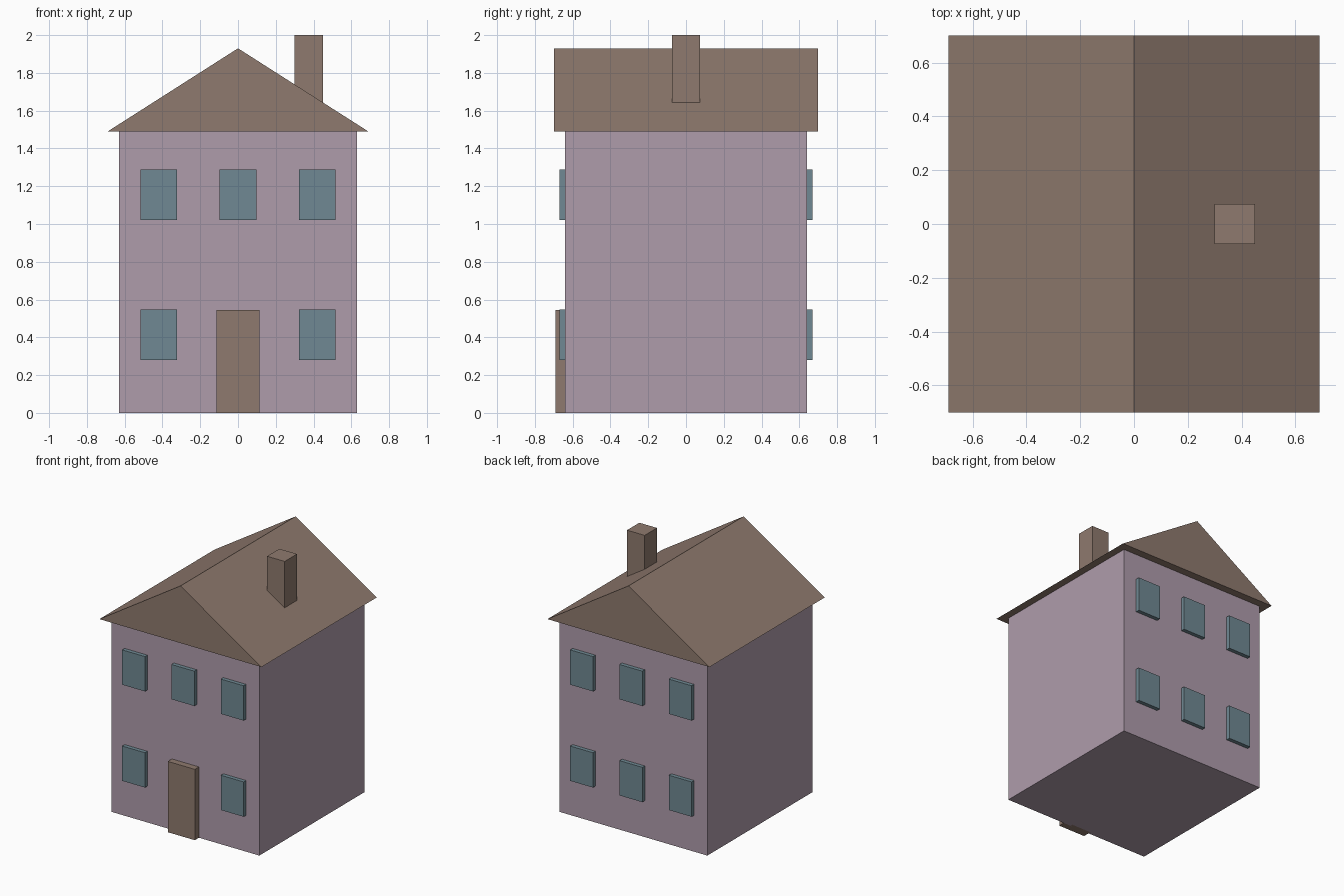
import bpy

cube = bpy.data.objects.get("Cube")
if cube:
    bpy.data.objects.remove(cube, do_unlink=True)


def material(name, colour):
    mat = bpy.data.materials.new(name)
    mat.use_nodes = True
    mat.diffuse_color = (*colour, 1)
    mat.node_tree.nodes["Principled BSDF"].inputs["Base Color"].default_value = (*colour, 1)
    return mat


mauve = material("mauve_wall", (0.43, 0.335, 0.41))
brown = material("warm_brown", (0.275, 0.195, 0.156))
blue = material("slate_blue", (0.162, 0.25, 0.292))


def prism(name, profile, y0, y1, mat):
    """Extrude a counter-clockwise x-z profile from y0 (front) to y1 (back)."""
    n = len(profile)
    verts = [(x, y, z) for y in (y0, y1) for x, z in profile]
    faces = [tuple(range(n)), tuple(reversed(range(n, 2 * n)))]
    faces += [(i, i + n, (i + 1) % n + n, (i + 1) % n) for i in range(n)]
    mesh = bpy.data.meshes.new(name)
    mesh.from_pydata(verts, [], faces)
    mesh.materials.append(mat)
    obj = bpy.data.objects.new(name, mesh)
    bpy.context.collection.objects.link(obj)
    return obj


def box(name, x0, x1, y0, y1, z0, z1, mat):
    return prism(name, [(x0, z0), (x1, z0), (x1, z1), (x0, z1)], y0, y1, mat)


# Main body, gabled roof and chimney
box("house_body", -0.63, 0.63, -0.64, 0.64, 0, 1.49, mauve)
prism("gable_roof", [(-0.69, 1.49), (0.69, 1.49), (0, 1.93)], -0.70, 0.70, brown)
box("chimney", 0.30, 0.45, -0.075, 0.075, 1.55, 2.0, brown)

# Front door
box("front_door", -0.115, 0.115, -0.69, -0.62, 0, 0.545, brown)

# Windows: three columns, two floors, on both ends; the door takes one place
for side, y0, y1 in (("front", -0.67, -0.62), ("back", 0.62, 0.67)):
    for floor, z in (("lower", 0.28), ("upper", 1.02)):
        for column, x in (("right", -0.42), ("middle", 0), ("left", 0.42)):
            if (side, floor, column) != ("front", "lower", "middle"):
                box(f"{side}_{floor}_{column}_window",
                    x - 0.097, x + 0.097, y0, y1, z, z + 0.268, blue)
